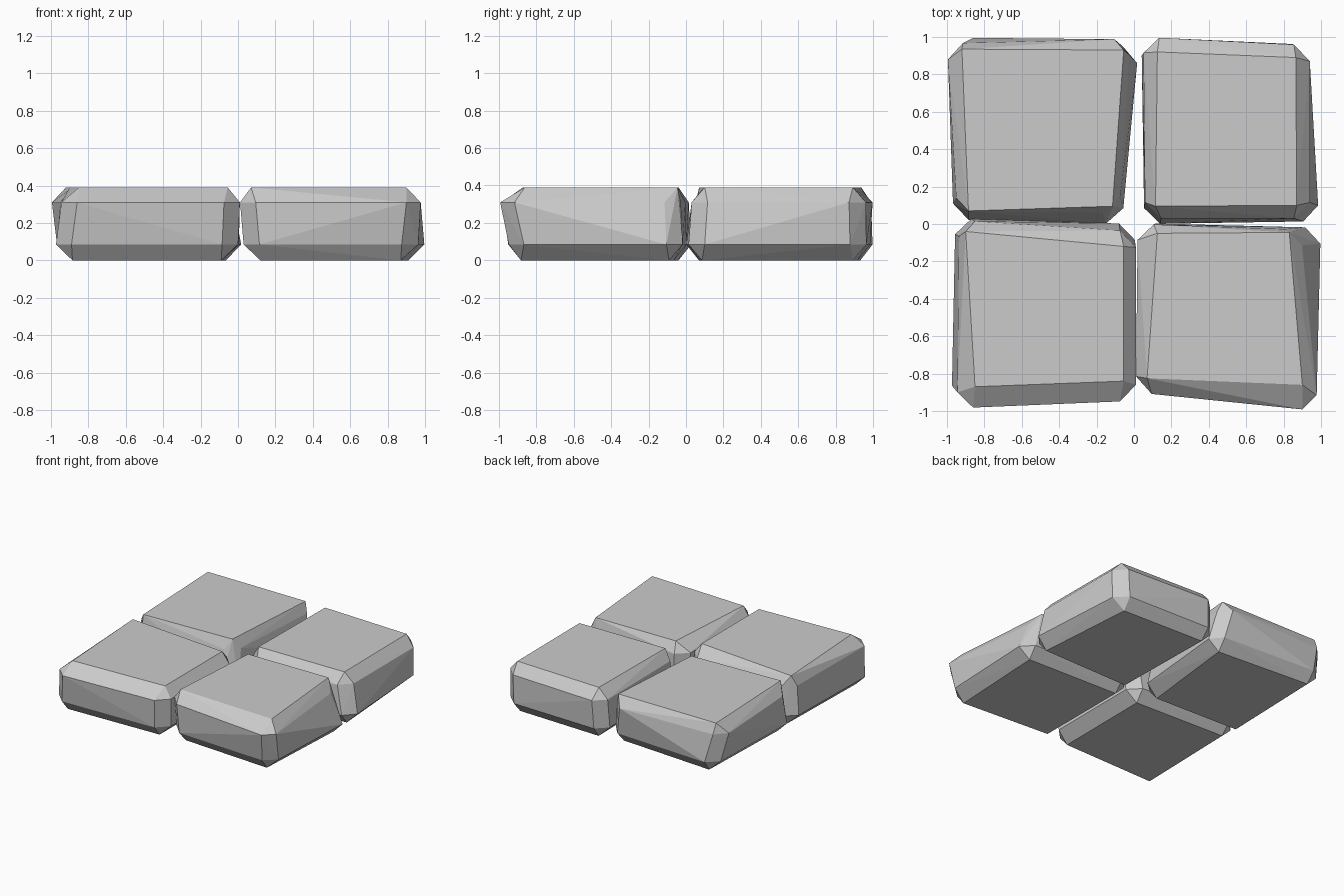
import bpy, bmesh
from mathutils import Vector

if "Cube" in bpy.data.objects:
    bpy.data.objects.remove(bpy.data.objects["Cube"])

TOP, UPPER, LOWER = 0.39, 0.31, 0.085
CUT, INSET_X, INSET_Y = 0.085, 0.09, 0.07


def cut_corners(corners):
    """Replace each corner of a quad by two points on its neighbouring edges."""
    pts = [Vector(c) for c in corners]
    ring = []
    for i, p in enumerate(pts):
        for q in (pts[i - 1], pts[(i + 1) % 4]):
            ring.append(p + (q - p).normalized() * CUT)
    return ring


def paving_stone(name, top, upper, lower):
    """Rough chamfered block; corners run back-left, back-right, front-right, front-left."""
    sx, sy = (1, -1, -1, 1), (-1, -1, 1, 1)
    bottom = [(x + sx[i] * INSET_X, y + sy[i] * INSET_Y)
              for i, (x, y) in enumerate(lower)]
    bm = bmesh.new()
    for pts, z in ((top, TOP), (cut_corners(upper), UPPER),
                   (cut_corners(lower), LOWER), (bottom, 0)):
        for p in pts:
            bm.verts.new((p[0], p[1], z))
    bmesh.ops.convex_hull(bm, input=bm.verts[:])
    loose = [v for v in bm.verts if not v.link_faces]
    bmesh.ops.delete(bm, geom=loose, context='VERTS')
    bmesh.ops.dissolve_limit(bm, angle_limit=0.03, verts=bm.verts[:], edges=bm.edges[:])
    bmesh.ops.recalc_face_normals(bm, faces=bm.faces[:])
    mesh = bpy.data.meshes.new(name)
    bm.to_mesh(mesh)
    bm.free()
    bpy.context.collection.objects.link(bpy.data.objects.new(name, mesh))


# Four stones laid in a square
paving_stone("stone_back_left",
             [(-0.92, 0.935), (-0.055, 0.93), (-0.115, 0.095), (-0.885, 0.07)],
             [(-1.0, 0.965), (-0.02, 0.99), (-0.08, 0.06), (-0.945, 0.055)],
             [(-0.945, 1.0), (0.025, 0.945), (-0.065, 0.0), (-0.97, 0.025)])
paving_stone("stone_back_right",
             [(0.125, 0.92), (0.865, 0.89), (0.87, 0.10), (0.115, 0.095)],
             [(0.05, 1.0), (0.94, 0.955), (0.94, 0.03), (0.06, 0.03)],
             [(0.04, 0.985), (0.93, 0.96), (0.99, 0.015), (0.055, 0.0)])
paving_stone("stone_front_left",
             [(-0.90, -0.04), (-0.055, -0.12), (-0.055, -0.84), (-0.85, -0.87)],
             [(-0.935, 0.02), (0.01, -0.04), (0.01, -0.945), (-0.945, -0.985)],
             [(-0.955, 0.03), (0.005, 0.0), (0.0, -0.93), (-0.975, -0.95)])
paving_stone("stone_front_right",
             [(0.125, -0.05), (0.83, -0.045), (0.90, -0.86), (0.07, -0.825)],
             [(0.02, 0.0), (0.89, -0.03), (0.985, -1.0), (0.01, -0.90)],
             [(0.03, 0.005), (1.0, -0.02), (0.96, -0.95), (0.03, -0.90)])
